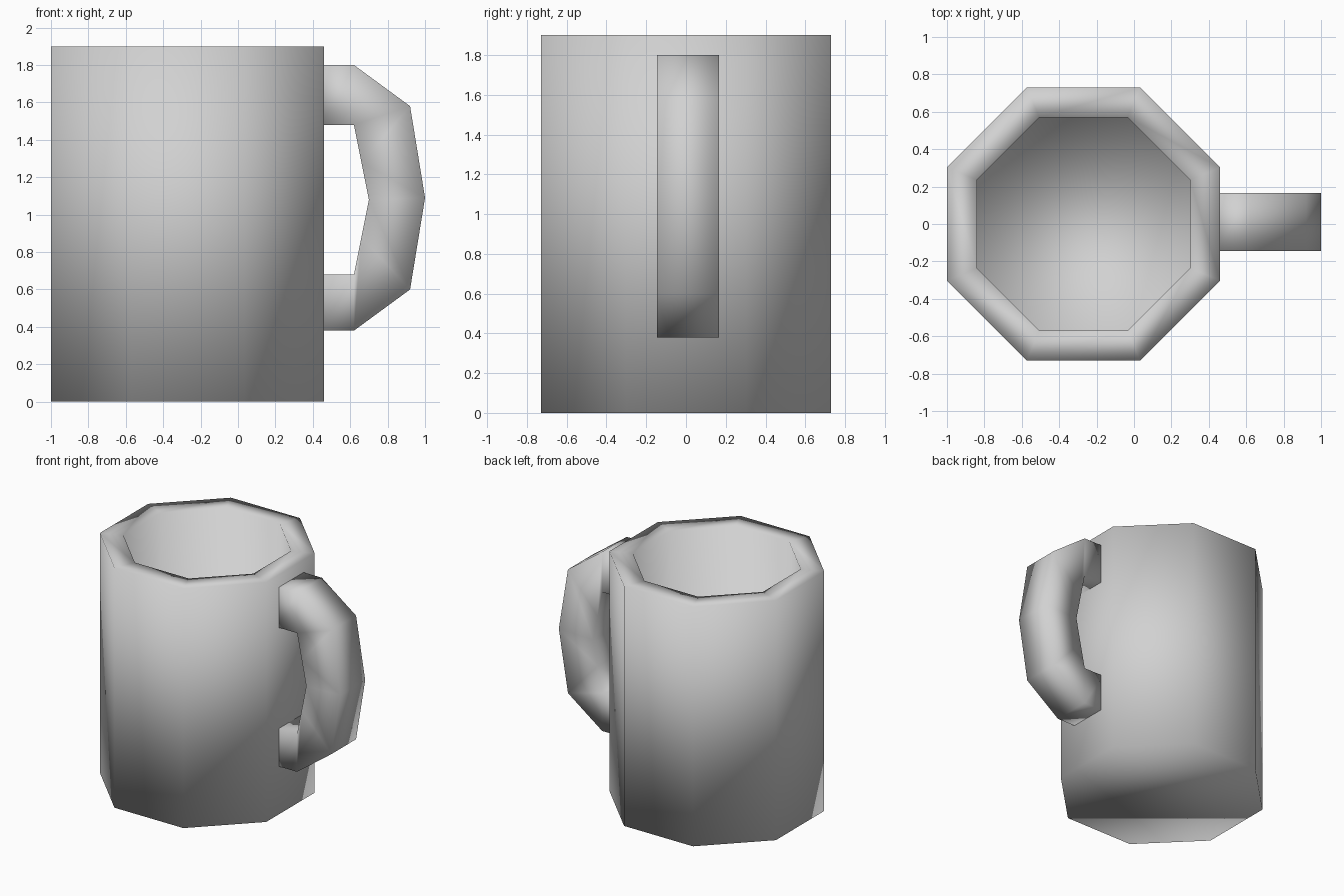
import bpy
import bmesh
from math import pi, cos, sin

cube = bpy.data.objects.get("Cube")
if cube:
    bpy.data.objects.remove(cube, do_unlink=True)

# One plain grey for the whole mug
grey = bpy.data.materials.new("light grey")
grey.use_nodes = True
grey.diffuse_color = (0.64, 0.64, 0.64, 1)
grey.node_tree.nodes["Principled BSDF"].inputs["Base Color"].default_value = grey.diffuse_color


def skin(name, rings):
    """Bridge equal-sized point rings, cap both ends and shade smooth."""
    bm = bmesh.new()
    loops = [[bm.verts.new(p) for p in ring] for ring in rings]
    n = len(loops[0])
    for a, b in zip(loops, loops[1:]):
        for i in range(n):
            j = (i + 1) % n
            bm.faces.new((a[i], a[j], b[j], b[i]))
    bm.faces.new(loops[0][::-1])
    bm.faces.new(loops[-1])
    bmesh.ops.recalc_face_normals(bm, faces=bm.faces)
    for face in bm.faces:
        face.smooth = True
    mesh = bpy.data.meshes.new(name)
    bm.to_mesh(mesh)
    bm.free()
    mesh.materials.append(grey)
    obj = bpy.data.objects.new(name, mesh)
    bpy.context.collection.objects.link(obj)
    return obj


# Octagonal cup: outer wall, flat rim, inner wall and floor
CENTER_X = -0.27
SIDES = 8


def octagon(apothem, z):
    radius = apothem / cos(pi / SIDES)
    angles = [(2 * i + 1) * pi / SIDES for i in range(SIDES)]
    return [(CENTER_X + radius * cos(a), radius * sin(a), z) for a in angles]


profile = [(0.73, 0), (0.73, 1.9), (0.57, 1.9), (0.57, 0.16)]
skin("cup_body", [octagon(r, z) for r, z in profile])

# Square-section handle: outer and inner (x, z) at each station
BACK, FRONT = 0.165, -0.145
stations = [
    ((0.44, 1.80), (0.44, 1.48)),
    ((0.62, 1.80), (0.62, 1.48)),
    ((0.92, 1.58), (0.66, 1.28)),
    ((1.00, 1.09), (0.70, 1.08)),
    ((0.92, 0.60), (0.66, 0.88)),
    ((0.62, 0.38), (0.62, 0.68)),
    ((0.44, 0.38), (0.44, 0.68)),
]
skin("handle", [
    [(ox, FRONT, oz), (ox, BACK, oz), (ix, BACK, iz), (ix, FRONT, iz)]
    for (ox, oz), (ix, iz) in stations
])
